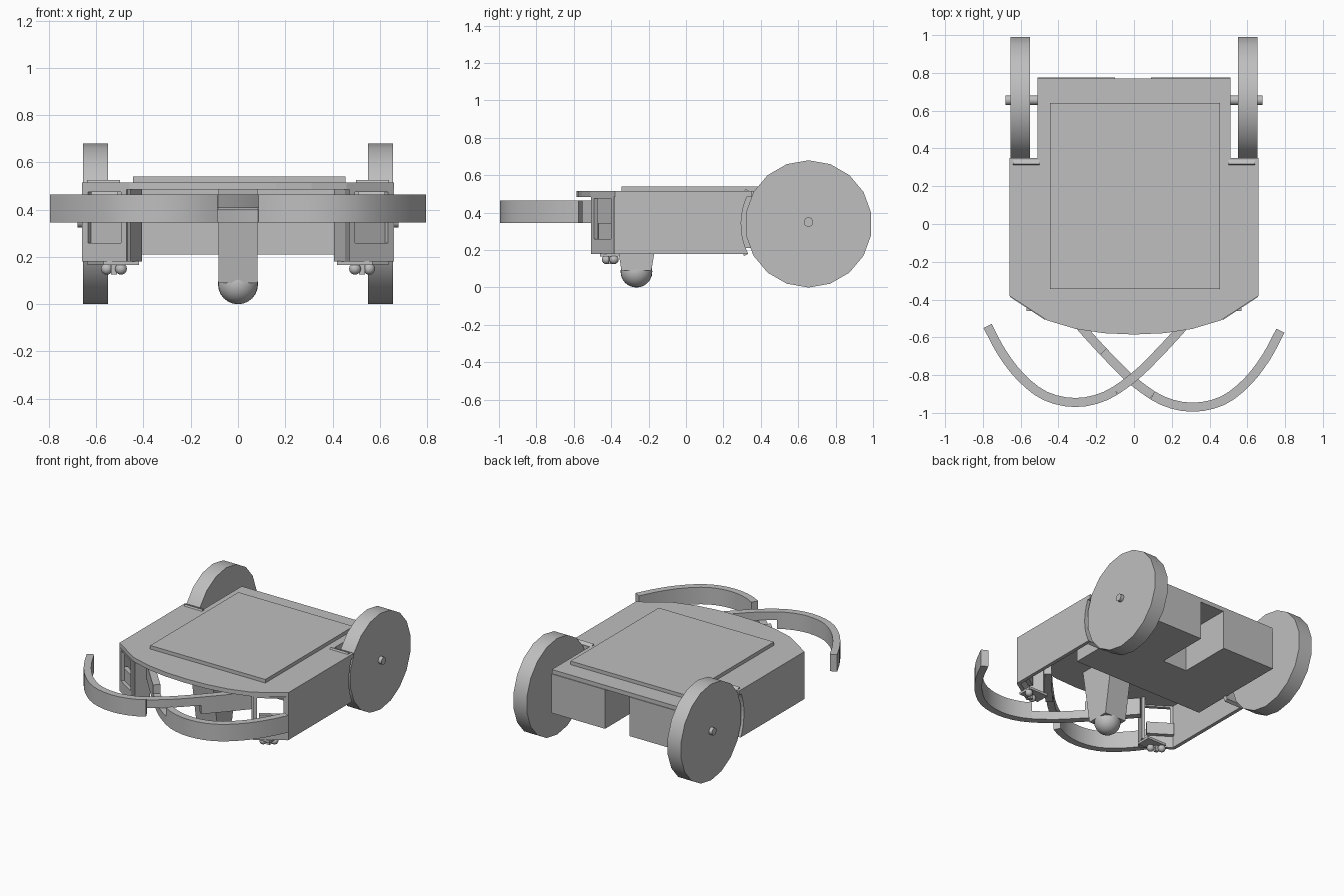
import bpy, bmesh, math
from mathutils import Vector

if "Cube" in bpy.data.objects:
    bpy.data.objects.remove(bpy.data.objects["Cube"])

grey = bpy.data.materials.new("plain_grey")
grey.use_nodes = True
GREY = (0.52, 0.52, 0.52, 1)
grey.diffuse_color = GREY
grey.node_tree.nodes["Principled BSDF"].inputs["Base Color"].default_value = GREY


def finish(name, bm, smooth=False):
    bmesh.ops.recalc_face_normals(bm, faces=bm.faces)
    me = bpy.data.meshes.new(name)
    bm.to_mesh(me)
    bm.free()
    ob = bpy.data.objects.new(name, me)
    bpy.context.collection.objects.link(ob)
    me.materials.append(grey)
    if smooth:
        bpy.ops.object.select_all(action='DESELECT')
        ob.select_set(True)
        bpy.context.view_layer.objects.active = ob
        bpy.ops.object.shade_smooth_by_angle(angle=math.radians(35))
    return ob


def prism(name, outline, lo, hi, axis='Z', smooth=False):
    """Extrude a flat outline along z (points x, y) or x (points y, z)."""
    bm = bmesh.new()
    place = (lambda p, h: (p[0], p[1], h)) if axis == 'Z' else (lambda p, h: (h, p[0], p[1]))
    face = bm.faces.new([bm.verts.new(place(p, lo)) for p in outline])
    out = bmesh.ops.extrude_face_region(bm, geom=[face])
    top = [g for g in out["geom"] if isinstance(g, bmesh.types.BMVert)]
    bmesh.ops.translate(bm, verts=top, vec=Vector(place((0, 0), hi - lo)))
    return finish(name, bm, smooth)


def box(name, x0, x1, y0, y1, z0, z1):
    return prism(name, [(x0, y0), (x1, y0), (x1, y1), (x0, y1)], z0, z1)


def ball(name, x, y, z, r, segments=24):
    bm = bmesh.new()
    bmesh.ops.create_uvsphere(bm, u_segments=segments, v_segments=segments // 2, radius=r)
    bmesh.ops.translate(bm, verts=bm.verts, vec=(x, y, z))
    return finish(name, bm, True)


def arc(cy, cz, r, start, end, steps):
    angles = [math.radians(start + (end - start) * i / steps) for i in range(steps + 1)]
    return [(cy + r * math.cos(a), cz + r * math.sin(a)) for a in angles]


def ribbon(name, path, width, z0, z1):
    """Upright strip following a path seen from above."""
    pts = [Vector(p) for p in path]
    sides = ([], [])
    for i, p in enumerate(pts):
        d = (pts[min(i + 1, len(pts) - 1)] - pts[max(i - 1, 0)]).normalized()
        n = Vector((-d.y, d.x)) * width / 2
        sides[0].append(p + n)
        sides[1].append(p - n)
    return prism(name, sides[0] + sides[1][::-1], z0, z1, smooth=len(pts) > 2)


def spline(points, steps=3):
    p = [Vector(q) for q in points]
    p = [2 * p[0] - p[1]] + p + [2 * p[-1] - p[-2]]
    out = []
    for a, b, c, d in zip(p, p[1:], p[2:], p[3:]):
        for i in range(steps):
            t = i / steps
            out.append(0.5 * (2 * b + (c - a) * t + (2 * a - 5 * b + 4 * c - d) * t * t
                              + (3 * b - a - 3 * c + d) * t ** 3))
    return out + [p[-2]]


# Top plate with a bowed front edge, and the raised lid
half = [(0.51, 0.77), (0.51, 0.35), (0.66, 0.35), (0.66, -0.38), (0.46, -0.51),
        (0.31, -0.555), (0.16, -0.578)]
outline = half + [(0, -0.585)] + [(-x, y) for x, y in reversed(half)]
prism("top_plate", outline, 0.485, 0.515)
box("lid", -0.445, 0.455, -0.345, 0.64, 0.515, 0.54)

# Central tray with a notch between the two rear boxes
prism("central_tray", [(-0.51, 0.04), (0.51, 0.04), (0.51, 0.775), (0.09, 0.775), (0.09, 0.4),
                       (-0.1, 0.4), (-0.1, 0.775), (-0.51, 0.775)], 0.21, 0.486)

# Caster leg and ball
prism("caster_leg", [(-0.345, 0.09), (-0.185, 0.09), (-0.12, 0.485), (-0.41, 0.485)],
      -0.083, 0.083, 'X')
ball("caster_ball", 0, -0.265, 0.085, 0.085)

WY, WZ = 0.655, 0.34
for s, side in ((1, "left"), (-1, "right")):
    # Wheel and axle
    prism(side + "_wheel", arc(WY, WZ, 0.34, 10, 350, 17), s * 0.55, s * 0.655, 'X', True)
    prism(side + "_axle", arc(WY, 0.35, 0.025, 0, 345, 23), s * 0.5, s * 0.68, 'X', True)

    # Side wall cut round the wheel, and the wheel arch panel
    arch = arc(WY, WZ, 0.36, 206.4, 151, 10)
    prism(side + "_wall", [(-0.38, 0.18)] + arch + [(-0.38, 0.513)], s * 0.635, s * 0.66, 'X')
    prism(side + "_wheel_arch", arch + arc(WY, WZ, 0.385, 151, 206.4, 10),
          s * 0.5, s * 0.64, 'X', True)

    # Windowed corner panel
    a, b = Vector((s * 0.65, -0.375)), Vector((s * 0.465, -0.497))
    panel = side + "_corner_panel_"
    ribbon(panel + "bottom", [a, b], 0.025, 0.18, 0.26)
    ribbon(panel + "top", [a, b], 0.025, 0.475, 0.486)
    ribbon(panel + "outer", [a, a.lerp(b, 0.12)], 0.025, 0.26, 0.475)
    ribbon(panel + "inner", [a.lerp(b, 0.88), b], 0.025, 0.26, 0.475)
    back = Vector((0, 0.03))
    ribbon(side + "_sensor_block", [a.lerp(b, 0.1) + back, a.lerp(b, 0.9) + back],
           0.03, 0.26, 0.345)
    ribbon(side + "_return_wall", [b, (s * 0.415, -0.4)], 0.02, 0.18, 0.486)

    # Little sensor board with two bulbs and a pin
    box(side + "_sensor_board", min(s * 0.42, s * 0.57), max(s * 0.42, s * 0.57),
        -0.46, -0.36, 0.165, 0.182)
    ball(side + "_bulb_inner", s * 0.495, -0.425, 0.15, 0.025, 16)
    ball(side + "_bulb_outer", s * 0.555, -0.385, 0.15, 0.025, 16)
    box(side + "_pin", s * 0.525 - 0.012, s * 0.525 + 0.012, -0.415, -0.395, 0.125, 0.17)

# Crossing front arms, halved in height where they pass each other
curve = [(-0.775, -0.54), (-0.7, -0.68), (-0.6, -0.81), (-0.47, -0.91), (-0.31, -0.945),
         (-0.15, -0.91), (0, -0.81), (0.12, -0.695), (0.25, -0.555), (0.4, -0.385)]
path = spline(curve)
for s, side, dy, z0, z1 in ((1, "right", 0, 0.407, 0.465), (-1, "left", -0.025, 0.345, 0.403)):
    pts = [Vector((s * p.x, p.y + dy)) for p in path]
    i = next(k for k, p in enumerate(path) if p.x > -0.13)
    j = next(k for k, p in enumerate(path) if p.x > 0.12)
    ribbon(side + "_arm_tip", pts[:i + 1], 0.048, 0.345, 0.465)
    ribbon(side + "_arm_crossing", pts[i:j + 1], 0.048, z0, z1)
    ribbon(side + "_arm_root", pts[j:], 0.048, 0.345, 0.465)
